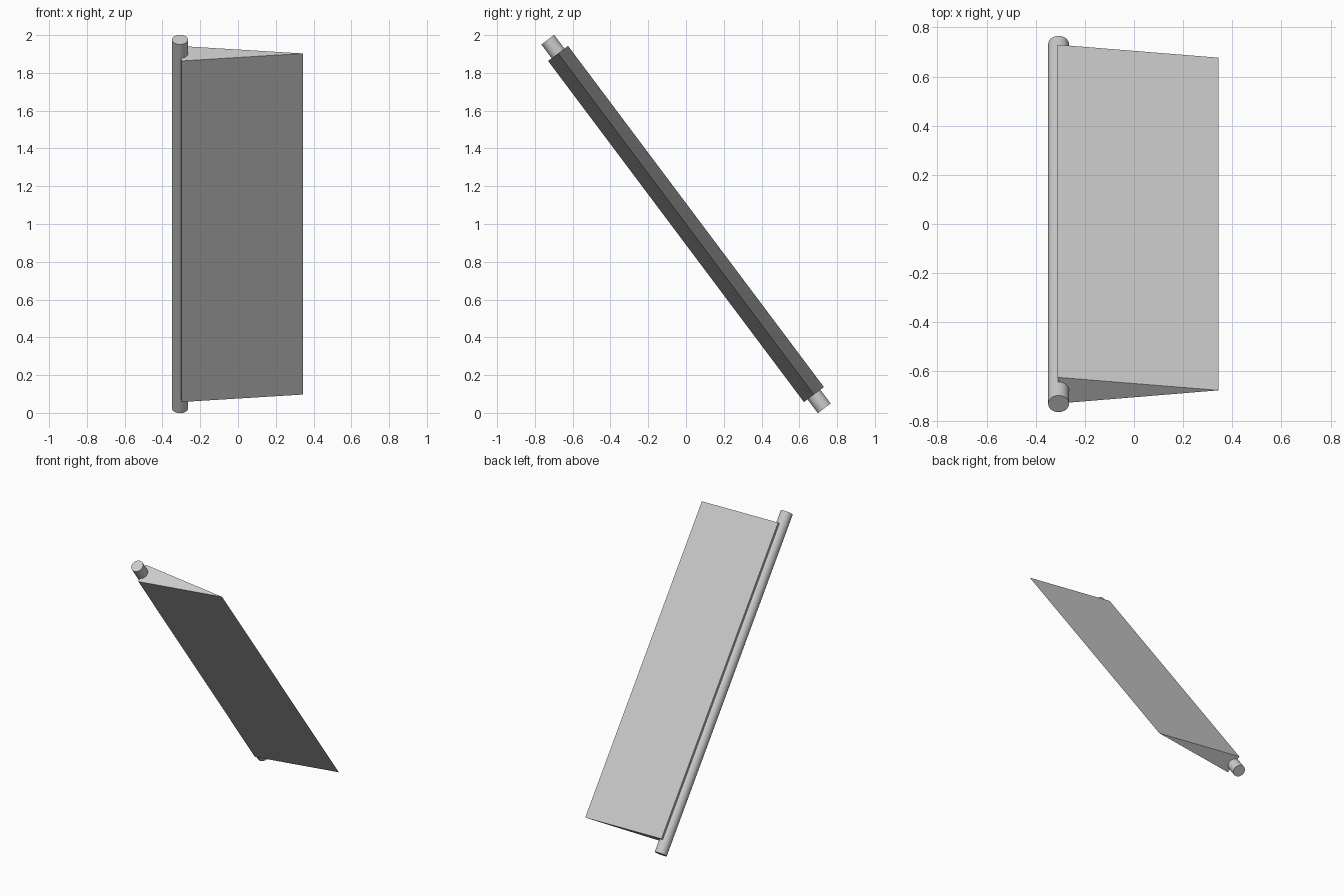
import bpy
import bmesh
import math
from mathutils import Matrix, Vector

cube = bpy.data.objects.get("Cube")
if cube:
    bpy.data.objects.remove(cube, do_unlink=True)

# One plain grey for the whole model
grey = bpy.data.materials.new("light grey")
grey.use_nodes = True
colour = (0.6, 0.6, 0.6, 1)
grey.diffuse_color = colour
grey.node_tree.nodes["Principled BSDF"].inputs["Base Color"].default_value = colour

# Local z runs along the leaning rod, local y is the panel's upper side
along = Vector((0, -0.6, 0.8))
up = Vector((0, 0.8, 0.6))
lean = Matrix((Vector((1, 0, 0)), up, along)).transposed().to_4x4()
lean.translation = (0, 0, 1)


def add_part(name, bm):
    bmesh.ops.recalc_face_normals(bm, faces=bm.faces)
    bmesh.ops.transform(bm, matrix=lean, verts=bm.verts)
    mesh = bpy.data.meshes.new(name)
    bm.to_mesh(mesh)
    bm.free()
    mesh.materials.append(grey)
    obj = bpy.data.objects.new(name, mesh)
    bpy.context.collection.objects.link(obj)
    return obj


# Hinge rod, round with sharp end caps
bm = bmesh.new()
bmesh.ops.create_cone(bm, cap_ends=True, segments=32, radius1=0.0425,
                      radius2=0.0425, depth=2.44,
                      matrix=Matrix.Translation((-0.307, 0, 0)))
rod = add_part("hinge_rod", bm)
bpy.ops.object.select_all(action='DESELECT')
rod.select_set(True)
bpy.context.view_layer.objects.active = rod
bpy.ops.object.shade_smooth_by_angle(angle=math.radians(35))

# Wedge panel: a triangular section extruded along the rod
length = 2.257
profile = [(-0.311, 0.066), (-0.299, -0.066), (0.345, 0)]
bm = bmesh.new()
end = bm.faces.new([bm.verts.new((x, y, -length / 2)) for x, y in profile])
extruded = bmesh.ops.extrude_face_region(bm, geom=[end], use_keep_orig=True)
moved = [g for g in extruded["geom"] if isinstance(g, bmesh.types.BMVert)]
bmesh.ops.translate(bm, vec=(0, 0, length), verts=moved)
add_part("wedge_panel", bm)
